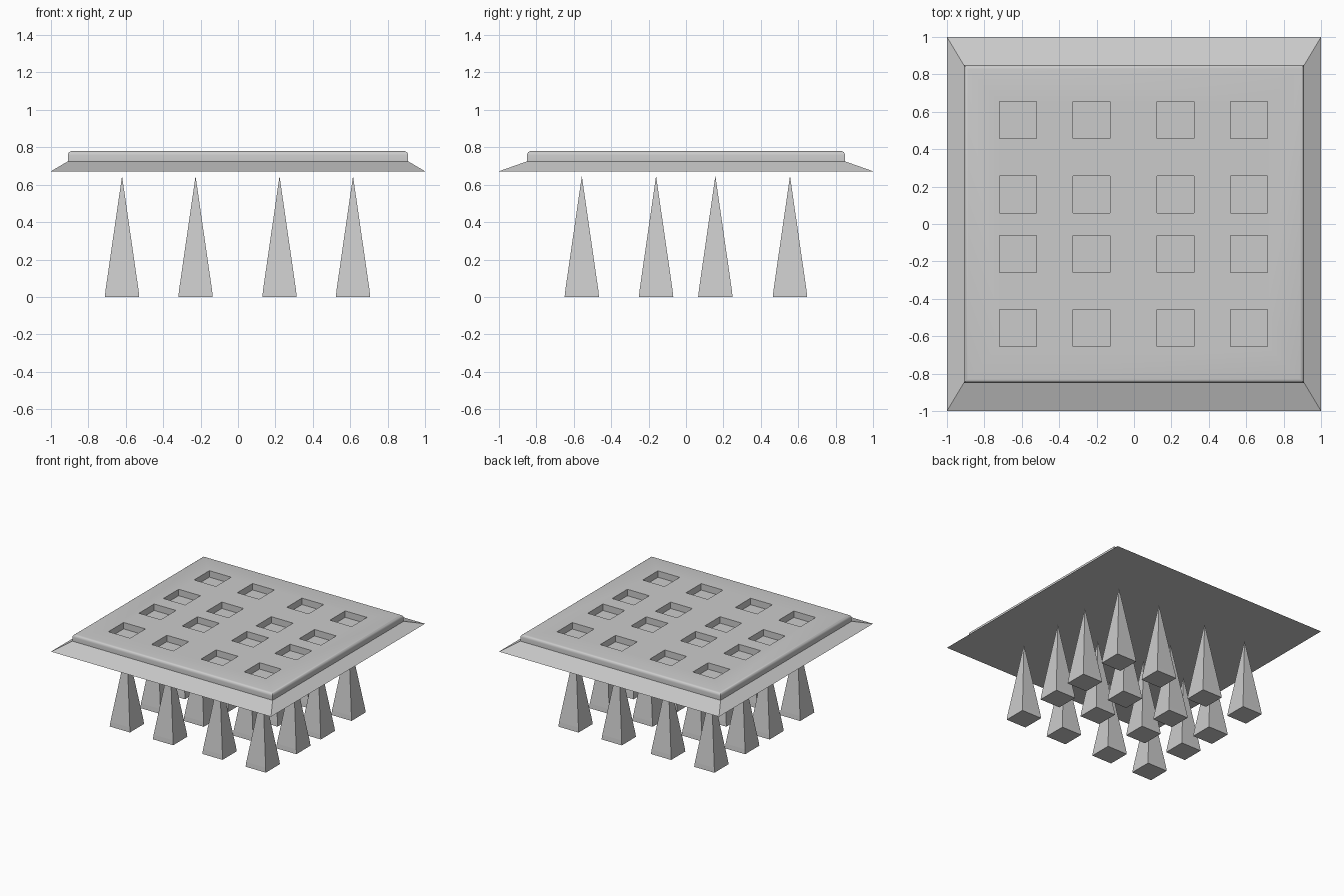
import bpy, bmesh, math

if "Cube" in bpy.data.objects:
    bpy.data.objects.remove(bpy.data.objects["Cube"])

XS = (-0.62, -0.227, 0.222, 0.615)
YS = (-0.557, -0.16, 0.157, 0.556)


def loft(name, rings, apex=None):
    """Stack of centred rectangles (half_x, half_y, z), closed by a cap or an apex."""
    bm = bmesh.new()
    loops = [[bm.verts.new((sx * hx, sy * hy, z))
              for sx, sy in ((-1, -1), (1, -1), (1, 1), (-1, 1))]
             for hx, hy, z in rings]
    bm.faces.new(loops[0][::-1])
    for a, b in zip(loops, loops[1:]):
        for i in range(4):
            j = (i + 1) % 4
            bm.faces.new((a[i], a[j], b[j], b[i]))
    top = loops[-1]
    if apex is None:
        bm.faces.new(top)
    else:
        tip = bm.verts.new((0, 0, apex))
        for i in range(4):
            bm.faces.new((top[i], top[(i + 1) % 4], tip))
    mesh = bpy.data.meshes.new(name)
    bm.to_mesh(mesh)
    bm.free()
    ob = bpy.data.objects.new(name, mesh)
    bpy.context.collection.objects.link(ob)
    return ob


# Plate: sloped skirt, upright rim and rounded top edge
R, TOP = 0.022, 0.78
rings = [(1, 1, 0.672), (0.91, 0.85, 0.725)]
for k in range(5):
    a = math.pi / 2 * k / 4
    inset = R * (1 - math.cos(a))
    rings.append((0.91 - inset, 0.85 - inset, TOP - R + R * math.sin(a)))
plate = loft("plate", rings)

# Square recesses in the plate top
cut = bmesh.new()
for x in XS:
    for y in YS:
        v = bmesh.ops.create_cube(cut, size=1)["verts"]
        bmesh.ops.scale(cut, vec=(0.198, 0.198, 0.2), verts=v)
        bmesh.ops.translate(cut, vec=(x, y, 0.727 + 0.1), verts=v)
cut_mesh = bpy.data.meshes.new("recess_cutter")
cut.to_mesh(cut_mesh)
cut.free()
cutter = bpy.data.objects.new("recess_cutter", cut_mesh)
bpy.context.collection.objects.link(cutter)

mod = plate.modifiers.new("recesses", 'BOOLEAN')
mod.operation = 'DIFFERENCE'
mod.solver = 'EXACT'
mod.object = cutter
bpy.context.view_layer.objects.active = plate
plate.select_set(True)
bpy.ops.object.modifier_apply(modifier=mod.name)
bpy.data.objects.remove(cutter)
bpy.ops.object.shade_smooth_by_angle(angle=math.radians(30))

# Spikes standing under each recess, sharing one mesh
spike = loft("spike", [(0.092, 0.092, 0), (0.088, 0.088, 0.038)], apex=0.647)
for i, x in enumerate(XS):
    for j, y in enumerate(YS):
        ob = spike
        if i or j:
            ob = bpy.data.objects.new(f"spike_{i}_{j}", spike.data)
            bpy.context.collection.objects.link(ob)
        ob.location = (x, y, 0)
